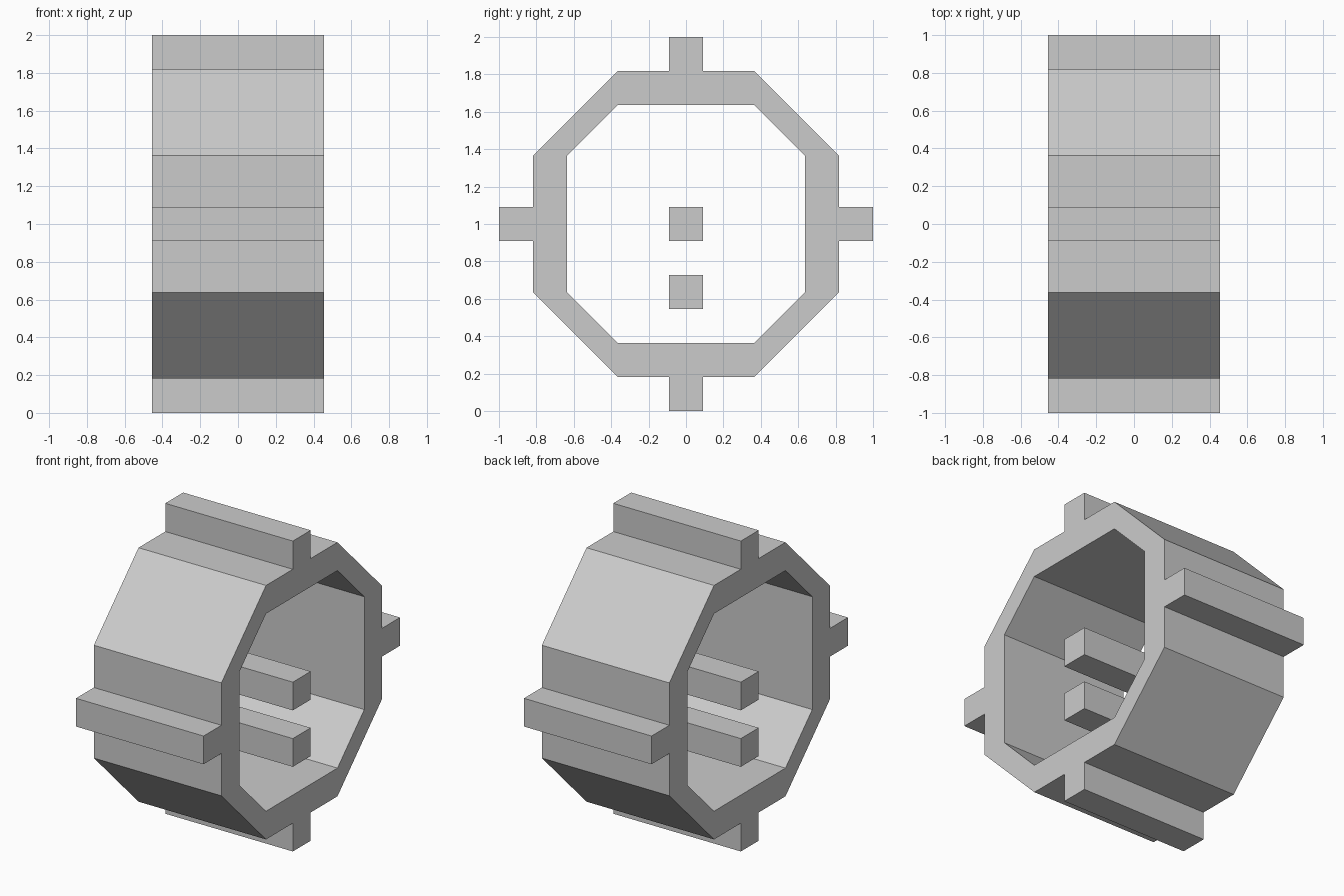
import bpy, bmesh
from mathutils import Vector

if "Cube" in bpy.data.objects:
    bpy.data.objects.remove(bpy.data.objects["Cube"])

U = 1 / 11           # the model sits on a grid of 22 units across
HALF = 5 * U         # half length along x
CENTRE = 11          # height of the axis, in grid units


def turned(points):
    """Repeat (y, z) points around the axis in four quarter turns (clockwise)."""
    out = []
    for _ in range(4):
        out += points
        points = [(z, -y) for y, z in points]
    return out


def extrude_profile(name, loops):
    """Fill closed (y, z) loops, holes included, and extrude them along x."""
    bm = bmesh.new()
    edges = []
    for loop in loops:
        vs = [bm.verts.new((-HALF, y * U, (z + CENTRE) * U)) for y, z in loop]
        edges += [bm.edges.new((a, b)) for a, b in zip(vs, vs[1:] + vs[:1])]
    bmesh.ops.triangle_fill(bm, edges=edges, use_beauty=True, normal=Vector((1, 0, 0)))
    ext = bmesh.ops.extrude_face_region(bm, geom=bm.faces[:], use_keep_orig=True)
    top = [g for g in ext["geom"] if isinstance(g, bmesh.types.BMVert)]
    bmesh.ops.translate(bm, verts=top, vec=(2 * HALF, 0, 0))
    bmesh.ops.recalc_face_normals(bm, faces=bm.faces[:])
    bmesh.ops.dissolve_limit(bm, angle_limit=0.01, verts=bm.verts[:], edges=bm.edges[:])
    mesh = bpy.data.meshes.new(name)
    bm.to_mesh(mesh)
    bm.free()
    obj = bpy.data.objects.new(name, mesh)
    bpy.context.collection.objects.link(obj)
    return obj


# Octagonal ring with four outer lugs
outer = turned([(-4, 9), (-1, 9), (-1, 11), (1, 11), (1, 9), (4, 9)])
inner = turned([(-4, 7), (4, 7)])
extrude_profile("lugged_ring", [outer, inner])

# Two square bars inside the ring
for name, z in (("centre_bar", 0), ("lower_bar", -4)):
    extrude_profile(name, [[(-1, z - 1), (1, z - 1), (1, z + 1), (-1, z + 1)]])
